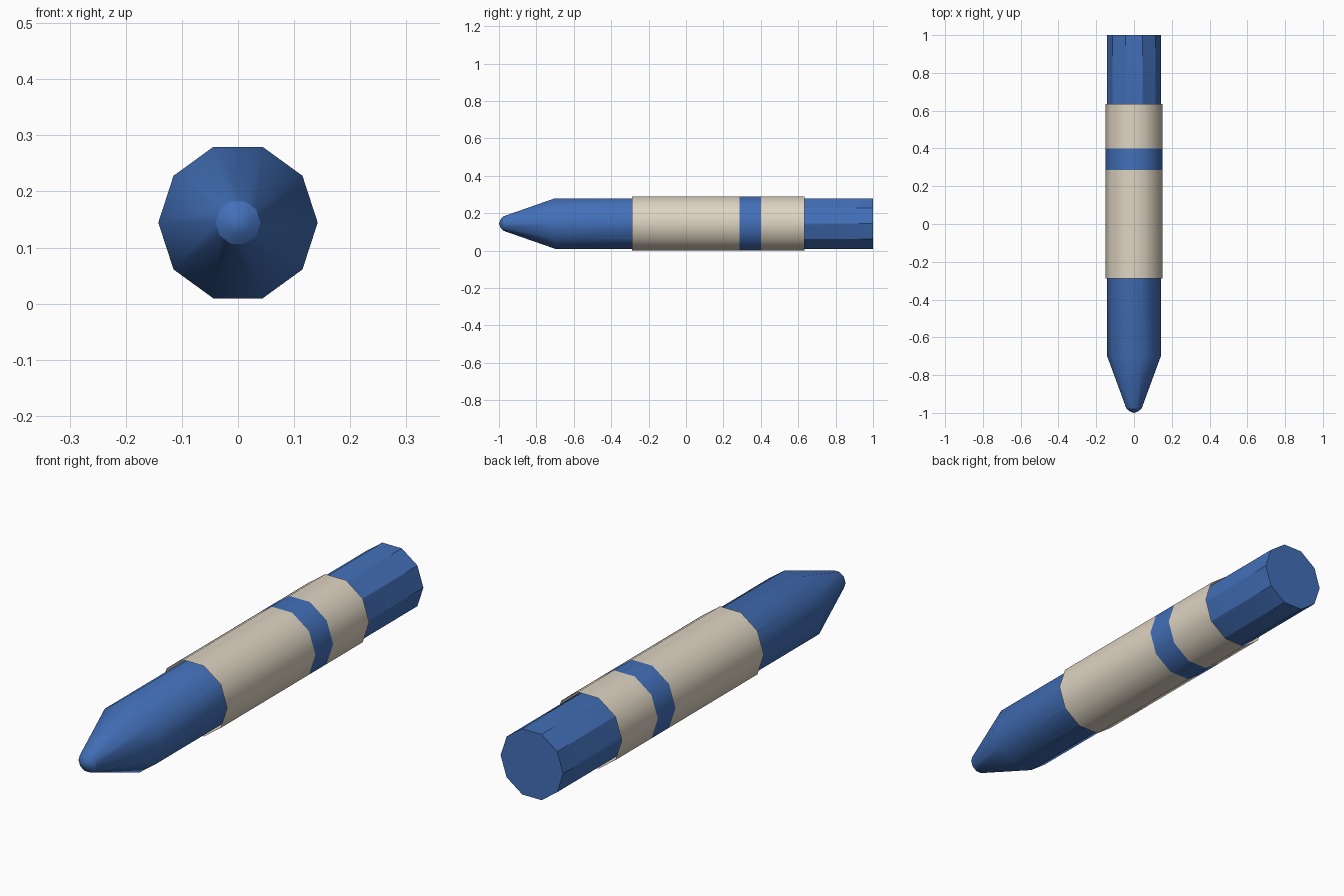
import bpy, bmesh, math

SIDES = 10
AXIS_Z = 0.1445

cube = bpy.data.objects.get("Cube")
if cube:
    bpy.data.objects.remove(cube, do_unlink=True)


def material(name, rgb):
    mat = bpy.data.materials.new(name)
    mat.use_nodes = True
    mat.diffuse_color = (*rgb, 1)
    mat.node_tree.nodes["Principled BSDF"].inputs["Base Color"].default_value = (*rgb, 1)
    return mat


BLUE = material("wax_blue", (0.055, 0.16, 0.48))
CREAM = material("paper_cream", (0.73, 0.66, 0.54))


def lathe(name, profile, materials, angle, bands=None):
    """Sweep (y, radius) points around the long axis; a zero radius closes to a point."""
    bm = bmesh.new()
    rings = []
    for y, r in profile:
        count = SIDES if r > 0 else 1
        rings.append([bm.verts.new((r * math.cos(math.tau * i / SIDES), y,
                                    AXIS_Z + r * math.sin(math.tau * i / SIDES)))
                      for i in range(count)])
    for k, (a, b) in enumerate(zip(rings, rings[1:])):
        for i in range(SIDES):
            j = (i + 1) % SIDES
            corners = [a[i % len(a)], a[j % len(a)], b[j % len(b)], b[i % len(b)]]
            face = bm.faces.new(list(dict.fromkeys(corners)))
            face.material_index = bands[k] if bands else 0
    mesh = bpy.data.meshes.new(name)
    bm.normal_update()
    bm.to_mesh(mesh)
    bm.free()
    for mat in materials:
        mesh.materials.append(mat)
    obj = bpy.data.objects.new(name, mesh)
    bpy.context.collection.objects.link(obj)
    bpy.ops.object.select_all(action="DESELECT")
    obj.select_set(True)
    bpy.context.view_layer.objects.active = obj
    bpy.ops.object.shade_smooth_by_angle(angle=math.radians(angle))
    return obj


# Faceted stick with a flat back end and a tapered nose
lathe("stick", [(-0.978, 0.04), (-0.7, 0.142), (1, 0.142), (1, 0)], [BLUE], 35)

# Small rounded writing tip
lathe("tip", [(-1, 0), (-0.992, 0.022), (-0.978, 0.04)], [BLUE], 60)

# Thin open paper sleeve with one blue stripe
lathe("sleeve", [(-0.288, 0.152), (0.285, 0.152), (0.4, 0.152), (0.634, 0.152)],
      [CREAM, BLUE], 60, bands=[0, 1, 0])
